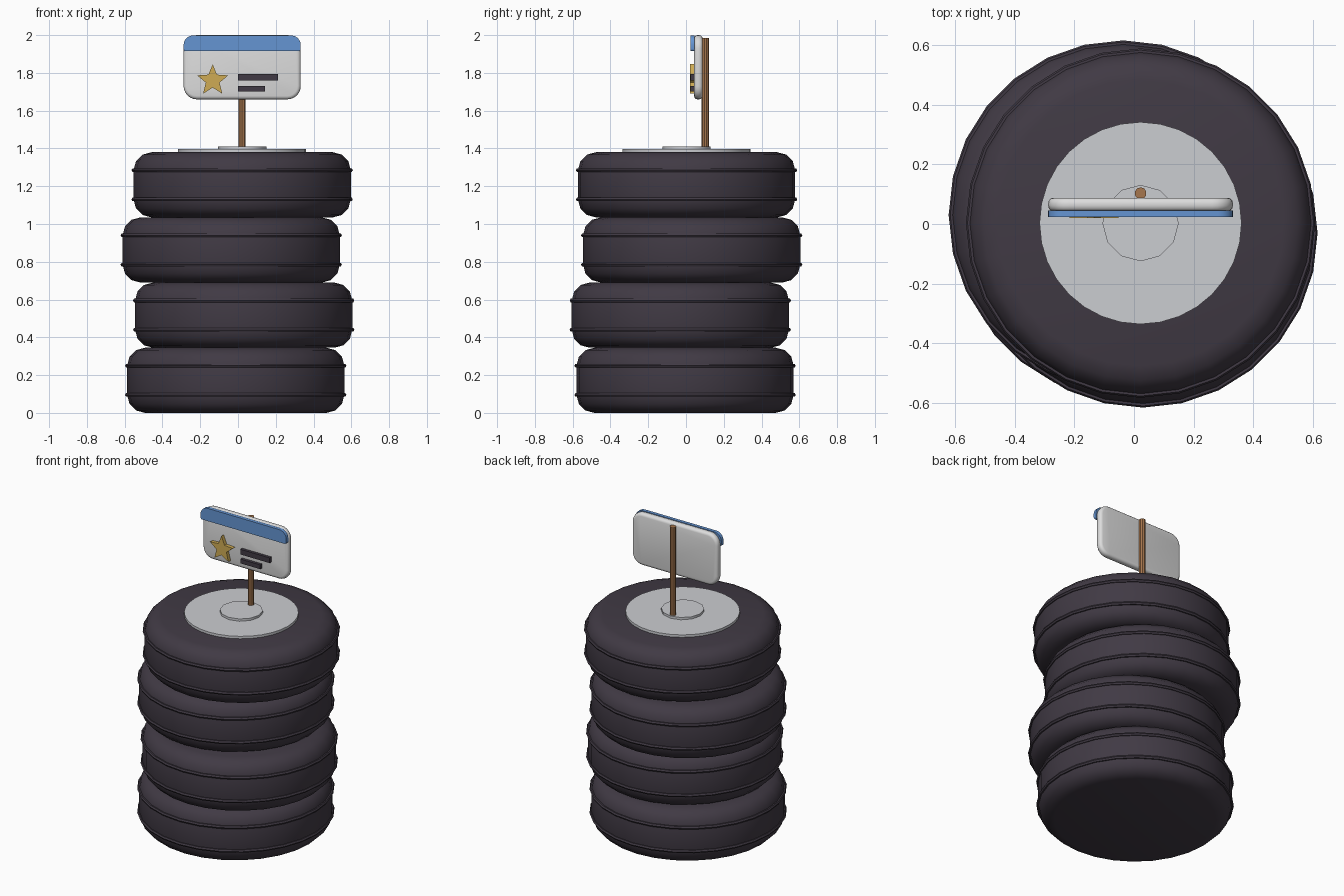
import bpy, bmesh
from math import sin, cos, pi, radians

cube = bpy.data.objects.get("Cube")
if cube:
    bpy.data.objects.remove(cube, do_unlink=True)


def material(name, rgb):
    m = bpy.data.materials.new(name)
    m.use_nodes = True
    m.diffuse_color = (*rgb, 1)
    m.node_tree.nodes["Principled BSDF"].inputs["Base Color"].default_value = (*rgb, 1)
    return m


RUBBER = material("dark rubber", (0.052, 0.042, 0.058))
GREY = material("light grey", (0.60, 0.61, 0.64))
WHITE = material("off white", (0.72, 0.72, 0.72))
BLUE = material("blue", (0.13, 0.30, 0.65))
GOLD = material("gold", (0.62, 0.41, 0.09))
WOOD = material("wood", (0.38, 0.18, 0.075))


def finish(bm, name, mat, loc=(0, 0, 0), angle=35):
    """Turn a bmesh into a named object; edges steeper than angle stay sharp."""
    bmesh.ops.recalc_face_normals(bm, faces=bm.faces)
    me = bpy.data.meshes.new(name)
    bm.to_mesh(me)
    bm.free()
    me.materials.append(mat)
    me.shade_smooth()
    me.set_sharp_from_angle(angle=radians(angle))
    ob = bpy.data.objects.new(name, me)
    ob.location = loc
    bpy.context.collection.objects.link(ob)
    return ob


def lathe(name, profile, sides, mat, loc, closed=False):
    """Revolve (radius, z) points around z; open profiles get flat caps."""
    bm = bmesh.new()
    rings = []
    for r, z in profile:
        rings.append([bm.verts.new((r * sin(2 * pi * i / sides), r * cos(2 * pi * i / sides), z))
                      for i in range(sides)])
    pairs = list(zip(rings, rings[1:]))
    if closed:
        pairs.append((rings[-1], rings[0]))
    else:
        bm.faces.new(rings[0])
        bm.faces.new(rings[-1])
    for a, b in pairs:
        for i in range(sides):
            j = (i + 1) % sides
            bm.faces.new((a[i], a[j], b[j], b[i]))
    return finish(bm, name, mat, loc)


def plate(name, outline, y_front, y_back, mat, angle=35):
    """Extrude an (x, z) outline along y."""
    bm = bmesh.new()
    face = bm.faces.new([bm.verts.new((x, y_front, z)) for x, z in outline])
    ext = bmesh.ops.extrude_face_region(bm, geom=[face])
    for v in ext["geom"]:
        if isinstance(v, bmesh.types.BMVert):
            v.co.y = y_back
    return finish(bm, name, mat, angle=angle)


def rounded(x0, x1, z0, z1, r_low, r_high, steps=6):
    """Rounded rectangle outline with separate lower and upper radii."""
    pts = []
    corners = [(x1, z1, -1, -1, r_high), (x0, z1, 1, -1, r_high),
               (x0, z0, 1, 1, r_low), (x1, z0, -1, 1, r_low)]
    for k, (x, z, sx, sz, r) in enumerate(corners):
        for s in range(steps + 1):
            a = pi / 2 * (k + s / steps)
            pts.append((x + sx * r + r * cos(a), z + sz * r + r * sin(a)))
    return pts


# Stack of tyres, each shifted a little off centre
R, H, B = 0.575, 0.345, 0.095
arc = [pi / 6 * k for k in range(4)]
tyre = [(R - B + B * sin(a), B - B * cos(a)) for a in arc]
tyre += [(r, H - z) for r, z in reversed(tyre)]
shifts = [(-0.012, -0.005), (0.03, -0.03), (-0.036, 0.03), (0.022, 0.003)]
for n, (x, y) in enumerate(shifts):
    lathe(f"tyre_{n + 1}", tyre, 28, RUBBER, (x, y, n * H))
    for label, z in (("lower", 0.095), ("upper", 0.25)):
        bead = [(R + 0.011 * cos(pi / 3 * k), z + 0.011 * sin(pi / 3 * k)) for k in range(6)]
        lathe(f"tyre_{n + 1}_{label}_ridge", bead, 28, RUBBER, (x, y, n * H), closed=True)

# Hub cap on the top tyre
cx, cy = shifts[-1]
top = 4 * H
lathe("hub_disc", [(0.339, -0.02), (0.339, 0.016)], 32, GREY, (cx, cy, top))
lathe("hub_cap", [(0.128, 0), (0.128, 0.031)], 12, GREY, (cx, cy, top))

# Post and sign board
lathe("sign_post", [(0.02, 0), (0.02, 0.606)], 10, WOOD, (cx, cy + 0.1, top))
left, right = cx - 0.31, cx + 0.31
board = plate("sign_board", rounded(left, right, 1.66, 2.0, 0.07, 0.07), 0.043, 0.088, WHITE, 180)
bevel = board.modifiers.new("soft rim", "BEVEL")
bevel.width = 0.018
bevel.segments = 3
bevel.limit_method = "ANGLE"

# Sign decorations
plate("sign_header", rounded(left, right, 1.915, 1.998, 0.012, 0.05), 0.024, 0.046, BLUE)
plate("text_bar_long", [(0, 1.76), (0.213, 1.76), (0.213, 1.794), (0, 1.794)], 0.024, 0.046, RUBBER)
plate("text_bar_short", [(0, 1.702), (0.144, 1.702), (0.144, 1.73), (0, 1.73)], 0.024, 0.046, RUBBER)
star = []
for k in range(10):
    r = 0.038 if k % 2 else 0.086
    star.append((-0.134 + r * sin(pi * k / 5), 1.76 + r * cos(pi * k / 5)))
plate("star", star, 0.02, 0.046, GOLD)
